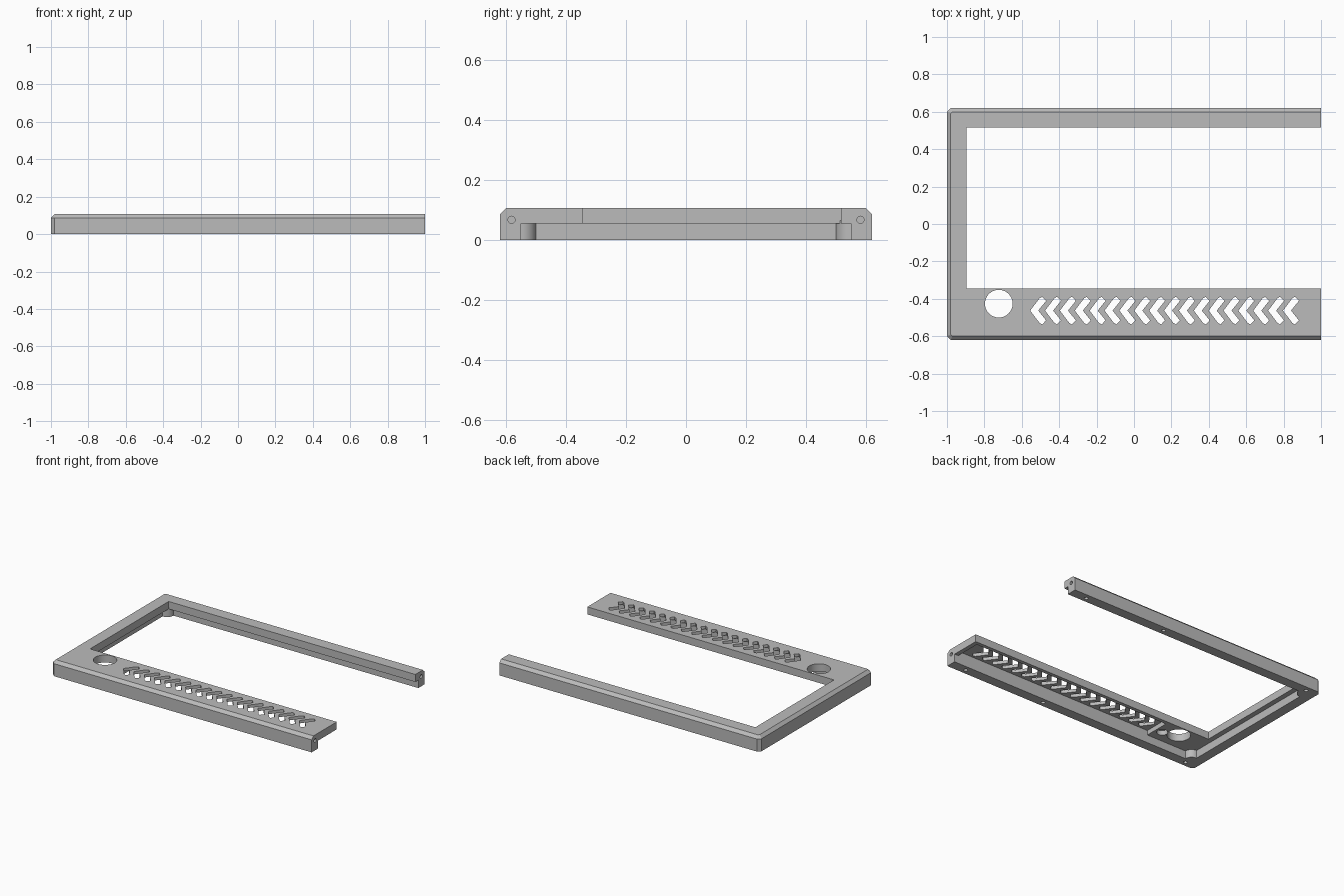
import bpy
import bmesh
import math
from mathutils import Matrix

cube = bpy.data.objects.get("Cube")
if cube:
    bpy.data.objects.remove(cube, do_unlink=True)

TOP, STEP = 0.107, 0.055      # full height, underside of the lip
HALF_Y, CHAMFER = 0.62, 0.02

gray = bpy.data.materials.new("matte gray")
gray.use_nodes = True
color = (0.5, 0.5, 0.5, 1)
gray.diffuse_color = color
gray.node_tree.nodes["Principled BSDF"].inputs["Base Color"].default_value = color


def prism(bm, outline, z0, z1):
    """Extrude a flat outline from z0 to z1."""
    face = bm.faces.new([bm.verts.new((x, y, z0)) for x, y in outline])
    new = bmesh.ops.extrude_face_region(bm, geom=[face])["geom"]
    for v in new:
        if isinstance(v, bmesh.types.BMVert):
            v.co.z = z1


def box(bm, x0, x1, y0, y1, z0, z1):
    prism(bm, [(x0, y0), (x1, y0), (x1, y1), (x0, y1)], z0, z1)


def cylinder(bm, x, y, radius, z0, z1, sides=40):
    ring = [2 * math.pi * i / sides for i in range(sides)]
    prism(bm, [(x + radius * math.cos(a), y + radius * math.sin(a)) for a in ring], z0, z1)


def make(name, bm):
    bmesh.ops.recalc_face_normals(bm, faces=bm.faces)
    mesh = bpy.data.meshes.new(name)
    bm.to_mesh(mesh)
    bm.free()
    mesh.materials.append(gray)
    obj = bpy.data.objects.new(name, mesh)
    bpy.context.collection.objects.link(obj)
    return obj


def combine(target, bm, operation):
    """Apply a boolean and discard the helper."""
    helper = make("helper", bm)
    helper.hide_render = True
    mod = target.modifiers.new("cut", 'BOOLEAN')
    mod.operation, mod.solver, mod.object = operation, 'EXACT', helper
    bpy.context.view_layer.objects.active = target
    bpy.ops.object.modifier_apply(modifier=mod.name)
    bpy.data.objects.remove(helper, do_unlink=True)


# C-shaped frame with cut corners and a chamfered outer top edge
inner = 1 - CHAMFER
bm = bmesh.new()
prism(bm, [(1, -HALF_Y), (-inner, -HALF_Y), (-1, CHAMFER - HALF_Y),
           (-1, HALF_Y - CHAMFER), (-inner, HALF_Y), (1, HALF_Y),
           (1, 0.517), (-0.895, 0.517), (-0.895, -0.345), (1, -0.345)], 0, TOP)


def on_rim(v):
    return v.co.z > TOP - 0.001 and (abs(v.co.y) > 0.59 or v.co.x < -0.97)


rim = [e for e in bm.edges if all(on_rim(v) for v in e.verts)
       and not all(v.co.x > 0.99 for v in e.verts)]
bmesh.ops.bevel(bm, geom=rim, offset=CHAMFER, segments=1, affect='EDGES')
frame = make("frame", bm)

# Stepped recess on the underside
bm = bmesh.new()
box(bm, -0.93, 1.1, -0.55, 0.55, -0.1, STEP)
combine(frame, bm, 'DIFFERENCE')

# Deep pocket beneath the vents, and a blind round pocket beside it
bm = bmesh.new()
box(bm, -0.57, 0.97, -0.55, -0.37, 0.02, 0.087)
cylinder(bm, -0.62, -0.465, 0.035, 0.02, 0.087)
combine(frame, bm, 'DIFFERENCE')

# Corner screw posts
bm = bmesh.new()
for side in (-1, 1):
    cylinder(bm, -0.93, side * 0.55, 0.05, 0, STEP + 0.01)
combine(frame, bm, 'UNION')

# Row of chevron vents and the large round opening
half = [(0.05, 0.066), (0.064, 0.074), (0.085, 0.052)]
chevron = [(0, 0)] + half + [(0.043, 0)] + [(x, -y) for x, y in reversed(half)]
bm = bmesh.new()
for i in range(18):
    prism(bm, [(x - 0.555 + i * 0.0795, y - 0.463) for x, y in chevron], 0.03, 0.2)
cylinder(bm, -0.723, -0.426, 0.074, 0.03, 0.2, 64)
combine(frame, bm, 'DIFFERENCE')

# Screw holes in the underside and dowel holes in the open ends
bm = bmesh.new()
for side in (-1, 1):
    for x in (-0.91, 0.25, 0.88):
        cylinder(bm, x, side * 0.585, 0.013, -0.02, 0.045, 20)
    start = len(bm.verts)
    cylinder(bm, 0, 0, 0.012, 0.9, 1.05, 20)
    bm.verts.ensure_lookup_table()
    turn = Matrix.Translation((0, side * 0.582, 0.068)) @ Matrix.Rotation(math.pi / 2, 4, 'Y')
    bmesh.ops.transform(bm, matrix=turn, verts=bm.verts[start:])
combine(frame, bm, 'DIFFERENCE')

# Smooth the round walls, keep the edges crisp
bpy.ops.object.select_all(action='DESELECT')
frame.select_set(True)
bpy.context.view_layer.objects.active = frame
bpy.ops.object.shade_smooth_by_angle(angle=math.radians(30))
